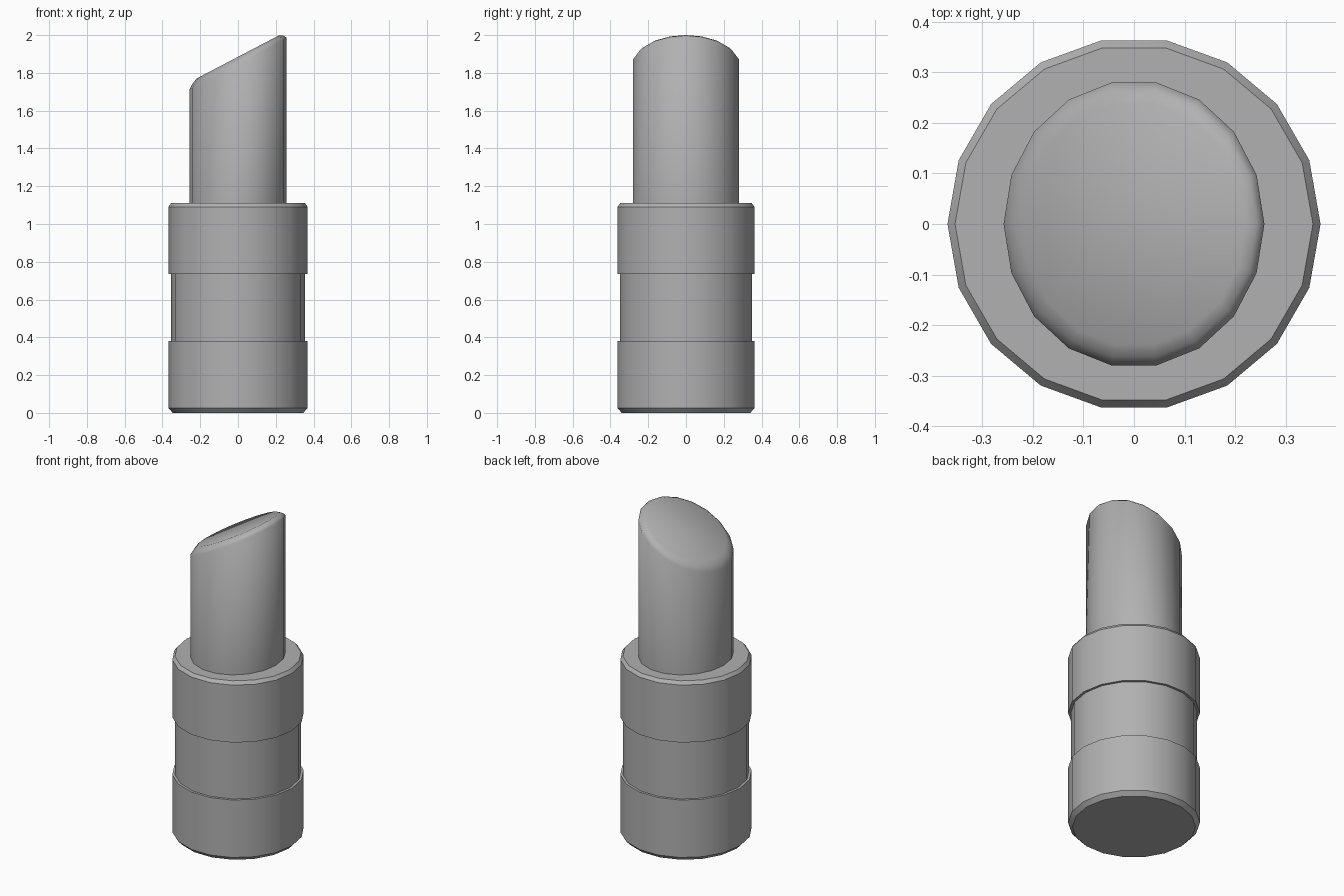
import bpy, bmesh
from math import cos, sin, radians, pi

if "Cube" in bpy.data.objects:
    bpy.data.objects.remove(bpy.data.objects["Cube"])

SIDES = 18

# Dark grey shared by both parts
grey = bpy.data.materials.new("dark_grey")
grey.diffuse_color = (0.44, 0.44, 0.44, 1)
grey.use_nodes = True
grey.node_tree.nodes["Principled BSDF"].inputs["Base Color"].default_value = grey.diffuse_color


def ring_solid(name, rings, smooth_angle):
    """Skin a stack of elliptical rings: (x radius, y radius, height, slope along x)."""
    bm = bmesh.new()
    loops = []
    for rx, ry, z, slope in rings:
        loop = []
        for i in range(SIDES):
            a = 2 * pi * i / SIDES
            x = rx * cos(a)
            loop.append(bm.verts.new((x, ry * sin(a), z + slope * x)))
        loops.append(loop)
    for low, high in zip(loops, loops[1:]):
        for i in range(SIDES):
            j = (i + 1) % SIDES
            bm.faces.new((low[i], low[j], high[j], high[i]))
    bm.faces.new(loops[0][::-1])
    bm.faces.new(loops[-1])
    mesh = bpy.data.meshes.new(name)
    bm.to_mesh(mesh)
    bm.free()
    mesh.materials.append(grey)
    obj = bpy.data.objects.new(name, mesh)
    bpy.context.collection.objects.link(obj)
    bpy.ops.object.select_all(action='DESELECT')
    obj.select_set(True)
    bpy.context.view_layer.objects.active = obj
    bpy.ops.object.shade_smooth_by_angle(angle=radians(smooth_angle))
    return obj


# Tube: chamfered base, recessed middle band, chamfered collar
tube_profile = [(0.345, 0.0), (0.369, 0.025), (0.369, 0.38), (0.354, 0.38),
                (0.354, 0.735), (0.369, 0.735), (0.369, 1.09), (0.354, 1.11)]
ring_solid("tube", [(r, r, z, 0) for r, z in tube_profile], 25)

# Stick: oval column with a slanted, softened tip
RX, RY = 0.258, 0.284
stick_profile = [(1.0, 1.11, 0), (1.0, 1.848, 0.533),
                 (0.94, 1.868, 0.53), (0.853, 1.885, 0.523)]
ring_solid("stick", [(RX * s, RY * s, z, k) for s, z, k in stick_profile], 60)
